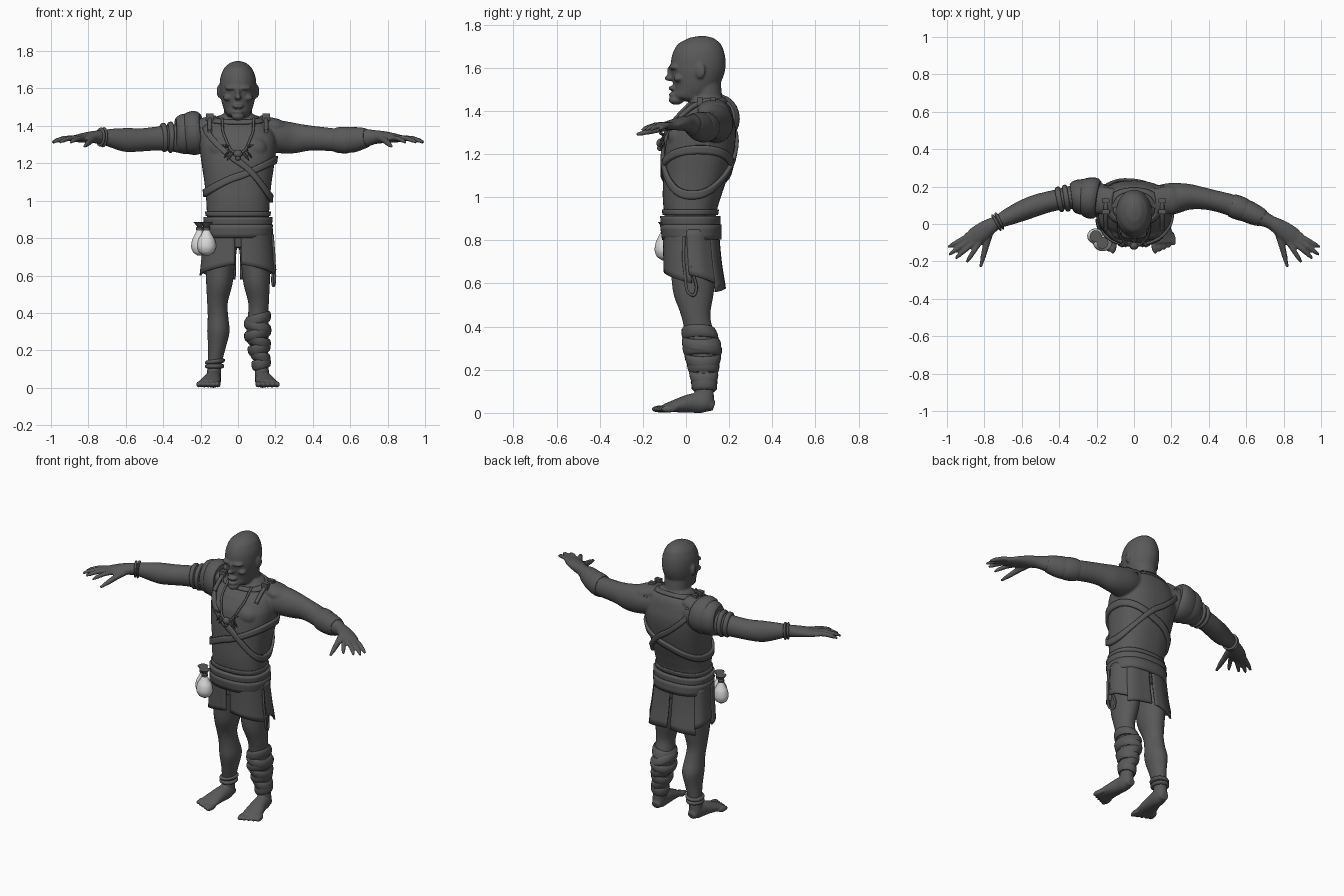
import bpy, bmesh, math
from mathutils import Vector, Matrix

cube = bpy.data.objects.get("Cube")
if cube:
    bpy.data.objects.remove(cube)


def material(name, v):
    m = bpy.data.materials.new(name)
    m.use_nodes = True
    m.diffuse_color = (v, v, v, 1)
    m.node_tree.nodes["Principled BSDF"].inputs["Base Color"].default_value = (v, v, v, 1)
    return m


DARK = material("dark grey", 0.1)
PALE = material("pale cloth", 0.7)


def finish(bm, name, mat=DARK):
    bmesh.ops.recalc_face_normals(bm, faces=bm.faces)
    me = bpy.data.meshes.new(name)
    bm.to_mesh(me)
    bm.free()
    ob = bpy.data.objects.new(name, me)
    bpy.context.collection.objects.link(ob)
    me.materials.append(mat)
    bpy.ops.object.select_all(action='DESELECT')
    ob.select_set(True)
    bpy.context.view_layer.objects.active = ob
    bpy.ops.object.shade_smooth_by_angle(angle=math.radians(40))
    return ob


# A limb is a list of rings (x, y, z, width radius, depth radius)
def sample(rings, axis, v):
    if rings[0][axis] > rings[-1][axis]:
        rings = rings[::-1]
    n, i = len(rings), 0
    while i < n - 2 and v > rings[i + 1][axis]:
        i += 1
    f = (v - rings[i][axis]) / (rings[i + 1][axis] - rings[i][axis])
    a, b, c, d = (rings[min(max(k, 0), n - 1)] for k in range(i - 1, i + 3))
    out = [q + f / 2 * (r - p + f * (2 * p - 5 * q + 4 * r - s + f * (3 * (q - r) + s - p)))
           for p, q, r, s in zip(a, b, c, d)]
    out[axis] = v
    return out


def dense(rings, axis, count):
    a, b = rings[0][axis], rings[-1][axis]
    return [sample(rings, axis, a + (b - a) * i / count) for i in range(count + 1)]


def oval(th, p):
    c, s = math.cos(th), math.sin(th)
    return (math.copysign(abs(c) ** (2 / p), c), math.copysign(abs(s) ** (2 / p), s))


def loft(bm, rings, flat=False, n=24, p=2):
    rows = []
    for i, r in enumerate(rings):
        t = Vector(rings[min(i + 1, len(rings) - 1)][:3]) - Vector(rings[max(i - 1, 0)][:3])
        t = Vector((0, 0, 1)) if flat else t.normalized()
        ref = Vector((0, 1, 0)) if abs(t.z) > 0.8 else Vector((0, 0, 1))
        u = ref.cross(t).normalized()
        v = t.cross(u)
        row = []
        for k in range(n):
            c, s = oval(math.tau * k / n, p)
            row.append(bm.verts.new(Vector(r[:3]) + u * c * r[3] + v * s * r[4]))
        rows.append(row)
    for a, b in zip(rows, rows[1:]):
        for k in range(n):
            bm.faces.new((a[k], a[(k + 1) % n], b[(k + 1) % n], b[k]))
    bm.faces.new(rows[0])
    bm.faces.new(rows[-1])


def blob(bm, loc, size, rot=0):
    bmesh.ops.create_uvsphere(bm, u_segments=16, v_segments=10, radius=1, matrix=Matrix.Translation(loc)
                              @ Matrix.Rotation(rot, 4, 'Z') @ Matrix.Diagonal((*size, 1)))


def flip(rings, s):
    return [(r[0] * s, *r[1:]) for r in rings]


def band(name, rings, axis, a, b, grow, flat=False, tilt=0, lift=0):
    """Swollen wrap around part of a limb."""
    bm = bmesh.new()
    out = []
    for i in range(9):
        r = sample(rings, axis, a + (b - a) * i / 8)
        g = grow * (0.35 + 0.65 * math.sin(math.pi * i / 8) ** 0.5)
        out.append((r[0], r[1], r[2] + lift, r[3] + g, r[4] + g))
    loft(bm, out, flat)
    for v in bm.verts:
        v.co.z += tilt * (v.co.x - out[4][0])
    return finish(bm, name)


def sheet(name, fn, n, m, thick):
    bm = bmesh.new()
    g = [[bm.verts.new(fn(i / n, j / m)) for j in range(m + 1)] for i in range(n + 1)]
    for i in range(n):
        for j in range(m):
            bm.faces.new((g[i][j], g[i + 1][j], g[i + 1][j + 1], g[i][j + 1]))
    bmesh.ops.remove_doubles(bm, verts=bm.verts, dist=1e-5)
    ob = finish(bm, name)
    mod = ob.modifiers.new("thickness", 'SOLIDIFY')
    mod.thickness, mod.offset = thick, 0


def on(prof, z, th, off):
    r = sample(prof, 2, z)
    c, s = oval(th, 2.4)
    return (r[0] + c * (r[3] + off), r[1] + s * (r[4] + off), z)


def strap(name, zf, w, off=0.006, thick=0.016):
    sheet(name, lambda u, v: on(TORSO, zf(math.tau * u) + w * (v - 0.5), math.tau * u, off), 72, 3, thick)


def tube(name, pts, r):
    cu = bpy.data.curves.new(name, 'CURVE')
    cu.dimensions, cu.bevel_depth, cu.bevel_resolution = '3D', r, 2
    sp = cu.splines.new('BEZIER')
    sp.bezier_points.add(len(pts) - 1)
    for bp, co in zip(sp.bezier_points, pts):
        bp.co = co
        bp.handle_left_type = bp.handle_right_type = 'AUTO'
    cu.materials.append(DARK)
    bpy.context.collection.objects.link(bpy.data.objects.new(name, cu))


TORSO = [(0, .03, .75, .15, .11), (0, .02, .92, .165, .12), (0, .027, 1.0, .17, .135),
         (0, .045, 1.1, .18, .15), (0, .06, 1.2, .195, .16), (0, .075, 1.3, .205, .157),
         (0, .09, 1.37, .19, .13), (0, .105, 1.42, .145, .1), (0, .1, 1.46, .09, .07)]
ARM = [(.1, .12, 1.36, .08, .08), (.2, .135, 1.345, .085, .088), (.29, .145, 1.335, .07, .083),
       (.38, .135, 1.335, .058, .068), (.46, .118, 1.33, .056, .063), (.52, .1, 1.325, .058, .062),
       (.6, .07, 1.325, .055, .064), (.68, .035, 1.335, .045, .05), (.73, .01, 1.34, .036, .038),
       (.78, -.02, 1.34, .045, .032), (.84, -.06, 1.335, .05, .024), (.89, -.09, 1.33, .04, .015)]
LEG = [(.085, .03, .8, .085, .11), (.095, .035, .65, .078, .105), (.1, .035, .55, .07, .093),
       (.11, .045, .45, .055, .068), (.107, .06, .38, .055, .068), (.105, .075, .3, .06, .078),
       (.112, .08, .22, .048, .062), (.125, .085, .12, .037, .045), (.13, .085, .05, .04, .045)]
FOOT = [(.128, .13, .03, .025, .022), (.13, .09, .045, .04, .045), (.135, .03, .045, .045, .045),
        (.147, -.04, .034, .055, .032), (.155, -.1, .023, .06, .02)]
HEAD = [(0, .09, 1.435, .045, .06), (0, .035, 1.46, .062, .092), (0, .045, 1.5, .08, .1),
        (0, .053, 1.55, .092, .117), (0, .056, 1.6, .098, .127), (0, .058, 1.66, .094, .122),
        (0, .062, 1.71, .074, .1), (0, .07, 1.738, .042, .058), (0, .075, 1.747, .01, .014)]
FINGERS = [((.82, -.09), (.895, -.205)), ((.86, -.1), (.955, -.185)),
           ((.88, -.085), (.99, -.165)), ((.88, -.06), (.995, -.125))]

# Body: overlapping forms fused into one skin
bm = bmesh.new()
loft(bm, dense(TORSO, 2, 40), True, 40, 2.4)
loft(bm, dense(HEAD, 2, 36), True, 32)
loft(bm, [(0, .115, 1.36, .085, .08), (0, .1, 1.45, .075, .07), (0, .085, 1.54, .075, .075)], True)
blob(bm, (0, -.077, 1.552), (.017, .024, .014))
blob(bm, (0, -.068, 1.58), (.011, .02, .035))
blob(bm, (0, -.045, 1.45), (.035, .035, .022))
blob(bm, (0, -.064, 1.505), (.032, .018, .011))
blob(bm, (0, -.062, 1.475), (.028, .018, .01))
for s in (-1, 1):
    blob(bm, (s * .038, -.058, 1.602), (.036, .02, .011), s * .3)
    blob(bm, (s * .055, -.035, 1.55), (.025, .024, .016))
    blob(bm, (s * .1, .065, 1.585), (.012, .026, .036), s * -.3)
    blob(bm, (s * .08, -.04, 1.28), (.075, .045, .06))
    loft(bm, dense(flip(ARM, s), 0, 40))
    loft(bm, dense(flip(LEG, s), 2, 36), True)
    loft(bm, dense(flip(FOOT, s), 1, 14))
    loft(bm, [(s * .11, .12, 1.42, .07, .04), (s * .2, .13, 1.395, .075, .045), (s * .27, .14, 1.37, .05, .04)])
    for i in range(5):
        blob(bm, (s * (.108 + .025 * i), -.122 + .011 * i, .018), (.015, .04, .017), s * .15)
    for (ax, ay), (bx, by) in FINGERS:
        loft(bm, [(s * (ax + (bx - ax) * t), ay + (by - ay) * t, 1.336 + .01 * t - .035 * t * t, r, r)
                  for t, r in ((0, .015), (.45, .014), (.8, .012), (1, .007))], n=12)
    loft(bm, [(s * .765, -.03, 1.335, .02, .02), (s * .79, -.11, 1.32, .018, .018),
              (s * .805, -.17, 1.305, .015, .015), (s * .82, -.23, 1.29, .008, .008)], n=12)
body = finish(bm, "body")
fuse = body.modifiers.new("fuse", 'REMESH')
fuse.mode, fuse.voxel_size, fuse.use_smooth_shade = 'VOXEL', .0065, True
soft = body.modifiers.new("soften", 'SMOOTH')
soft.factor, soft.iterations = .5, 3

# Tunic edges, belts and crossed straps
strap("tunic_hem", lambda t: .93, .025, .004, .01)
strap("lower_belt", lambda t: .838, .07, .016, .02)
strap("upper_belt", lambda t: .89, .045, .012, .018)
strap("long_strap", lambda t: 1.21 - .2 * math.cos(t), .04, .009)
strap("short_strap", lambda t: 1.13 + .09 * math.cos(t), .04, .006)
strap("collar", lambda t: 1.435 + .015 * math.sin(t), .02, .004, .012)
for s, side in ((1, "left"), (-1, "right")):
    tube(side + "_shoulder_strap", [(s * .15, -.03, 1.37), (s * .15, .05, 1.43),
                                    (s * .15, .12, 1.445), (s * .15, .2, 1.39)], .012)
    for i, y in enumerate((.065, .125)):
        bm = bmesh.new()
        bmesh.ops.create_cube(bm, size=1, matrix=Matrix.Translation((s * .15, y, 1.445))
                              @ Matrix.Diagonal((.04, .025, .04, 1)))
        finish(bm, f"{side}_shoulder_buckle_{i + 1}")

# Skirt of separate flaps: start and end angle, lower edge at each end
SKIRT = [(0, .022, .86, .178, .125), (0, .03, .7, .19, .13), (0, .042, .55, .205, .14)]
for name, a, b, za, zb in (("front_right_flap", -177, -93, .6, .66), ("front_left_flap", -87, -3, .66, .6),
                           ("left_flap", -6, 42, .64, .6), ("back_left_flap", 40, 88, .56, .58),
                           ("back_right_flap", 92, 140, .58, .56), ("right_flap", 138, 186, .6, .64)):
    sheet(name, lambda u, v: on(SKIRT, .85 + (za + (zb - za) * u - .85) * v,
                                math.radians(a + (b - a) * u), .003 * math.sin(6 * u)), 16, 8, .01)

# Arm and leg wraps
RARM = flip(ARM, -1)
band("bracer", ARM, 0, .52, .6, .007)
band("bracer_cuff", ARM, 0, .59, .69, .006)
for i, x in enumerate((-.72, -.735)):
    band(f"bracelet_{i + 1}", RARM, 0, x - .006, x + .006, .014)
for i, (a, b, g) in enumerate(((-.19, -.29, .03), (-.25, -.335, .024), (-.35, -.375, .013), (-.385, -.41, .012))):
    band(f"shoulder_plate_{i + 1}", RARM, 0, a, b, g, lift=.022 if i < 2 else .004)
for i, z in enumerate((.115, .14)):
    band(f"anklet_{i + 1}", flip(LEG, -1), 2, z - .011, z + .011, .015, True, .1 * i)
for i in range(7):
    band(f"leg_wrap_{i + 1}", LEG, 2, .1 + .04 * i, .155 + .04 * i, .014, True, .25 * (-1) ** i)

# Necklace with a small skull and claws
tube("necklace", [(-.085, .02, 1.44), (-.07, -.07, 1.34), (0, -.115, 1.255),
                  (.07, -.07, 1.34), (.085, .02, 1.44)], .007)
bm = bmesh.new()
blob(bm, (0, -.117, 1.25), (.024, .02, .022))
blob(bm, (0, -.12, 1.228), (.014, .014, .014))
for s in (-1, 1):
    for x, z, dz in ((.03, 1.255, -.04), (.045, 1.272, -.045), (.055, 1.29, .01)):
        loft(bm, [(s * x, -.105, z, .008, .008), (s * (x + .015), -.118, z + dz / 2, .007, .007),
                  (s * (x + .03), -.113, z + dz, .001, .001)], n=8)
finish(bm, "skull_pendant")

# Hip pouches with tied tops, and a hanging cord
for name, x, y, k in (("large_pouch", -.168, -.1, 1), ("small_pouch", -.205, -.065, .9)):
    bm = bmesh.new()
    loft(bm, dense([(x, y, z, r * k, r * k * .9) for z, r in
                    ((.707, .012), (.72, .036), (.75, .05), (.79, .045), (.825, .026), (.85, .014))], 2, 20), True)
    finish(bm, name, PALE)
    bm = bmesh.new()
    loft(bm, [(x, y, z, r, r) for z, r in ((.842, .018), (.856, .02), (.862, .014), (.885, .032))], True, 10)
    finish(bm, name + "_tie")
tube("hip_cord", [(.185, -.01, .82), (.195, -.005, .65), (.19, .03, .545), (.185, .045, .56), (.195, .02, .68)], .007)
